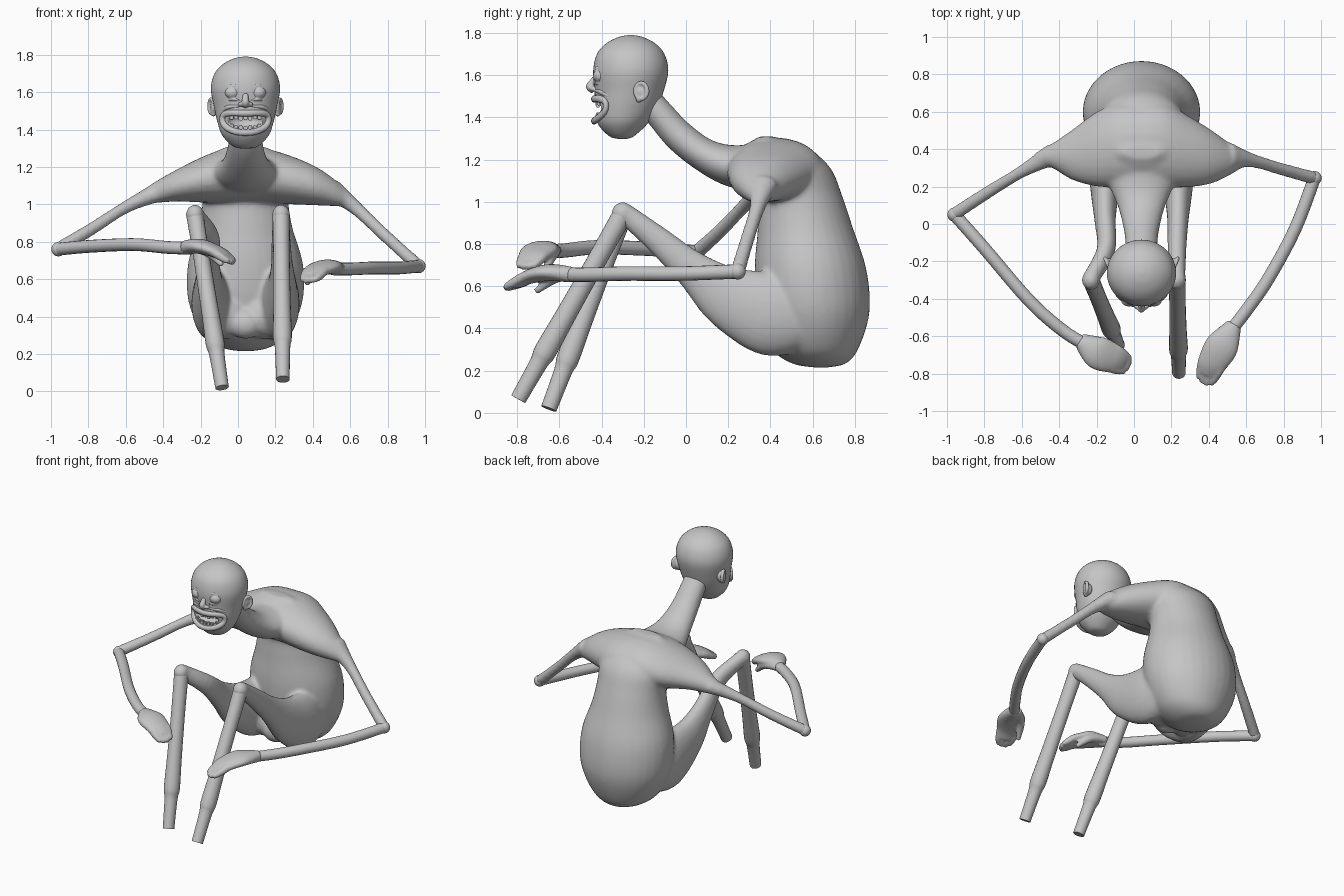
import bpy, bmesh, math
from mathutils import Vector, Matrix

cube = bpy.data.objects.get("Cube")
if cube:
    bpy.data.objects.remove(cube)

skin = bpy.data.materials.new("grey_skin")
skin.use_nodes = True
skin.diffuse_color = (0.56, 0.56, 0.56, 1)
skin.node_tree.nodes["Principled BSDF"].inputs["Base Color"].default_value = (0.56, 0.56, 0.56, 1)
X, Y, Z = Vector((1, 0, 0)), Vector((0, 1, 0)), Vector((0, 0, 1))
MID = 0.04   # the body's middle plane


def spline(pts, steps=5):
    """Smooth curve through the points, radii included."""
    out = []
    for i in range(len(pts) - 1):
        a, b, c, d = (Vector(pts[max(0, min(len(pts) - 1, i + k))]) for k in (-1, 0, 1, 2))
        for s in range(steps):
            t = s / steps
            out.append(0.5 * (2 * b + (c - a) * t + (2 * a - 5 * b + 4 * c - d) * t * t
                              + (3 * b - a - 3 * c + d) * t ** 3))
    return out + [Vector(pts[-1])]


def loft(bm, pts, ref=Z, axis=None, sides=24, closed=False):
    """Elliptical rings along (x, y, z, radius_side, radius_up) points."""
    path = pts if closed else spline(pts)
    n, rings = len(path), []
    for i, p in enumerate(path):
        ahead, behind = (path[(i + 1) % n], path[i - 1]) if closed else (path[min(i + 1, n - 1)], path[max(i - 1, 0)])
        t = (axis or Vector(ahead[:3]) - Vector(behind[:3])).normalized()
        u = t.cross(ref).normalized()
        v = u.cross(t)
        rings.append([bm.verts.new(Vector(p[:3]) + u * max(p[3], .002) * math.cos(a)
                                   + v * max(p[4], .002) * math.sin(a))
                      for a in (k * math.tau / sides for k in range(sides))])
    for i in range(n if closed else n - 1):
        r, q = rings[i], rings[(i + 1) % n]
        for k in range(sides):
            m = (k + 1) % sides
            bm.faces.new((r[k], r[m], q[m], q[k]))
    if not closed:
        bm.faces.new(rings[0][::-1])
        bm.faces.new(rings[-1])


def ball(bm, loc, size):
    bmesh.ops.create_uvsphere(bm, u_segments=24, v_segments=16, radius=1,
                              matrix=Matrix.Translation(loc) @ Matrix.Diagonal((*size, 1)))


def finish(name, bm, voxel=0, smooth=0):
    bmesh.ops.recalc_face_normals(bm, faces=bm.faces)
    me = bpy.data.meshes.new(name)
    bm.to_mesh(me)
    bm.free()
    me.materials.append(skin)
    ob = bpy.data.objects.new(name, me)
    bpy.context.collection.objects.link(ob)
    bpy.ops.object.select_all(action="DESELECT")
    ob.select_set(True)
    bpy.context.view_layer.objects.active = ob
    bpy.ops.object.shade_smooth_by_angle(angle=math.radians(40))
    if voxel:
        m = ob.modifiers.new("fuse", "REMESH")
        m.mode, m.voxel_size, m.use_smooth_shade = "VOXEL", voxel, True
        s = ob.modifiers.new("soften", "SMOOTH")
        s.factor, s.iterations = 0.5, smooth
    return ob


# Body: torso, shoulders, neck, thighs and upper arms fused together
bm = bmesh.new()
torso = [(.64, .215, .03, .03), (.63, .235, .13, .13), (.61, .31, .21, .23), (.605, .48, .265, .305),
         (.59, .68, .265, .308), (.565, .88, .225, .25), (.54, 1.03, .2, .23),
         (.47, 1.16, .215, .25), (.42, 1.25, .16, .21), (.38, 1.31, .03, .1)]
loft(bm, [(MID, y, z, w, d) for y, z, d, w in torso], ref=Y, axis=Z, sides=32)
bar = [(-.53, .35, 1.035, .03, .03), (-.44, .365, 1.065, .065, .058), (-.33, .37, 1.1, .135, .085),
       (-.2, .4, 1.13, .2, .12), (-.08, .42, 1.15, .225, .145), (MID, .42, 1.155, .225, .15),
       (.16, .42, 1.15, .225, .145), (.28, .39, 1.13, .195, .13), (.41, .36, 1.1, .145, .105),
       (.52, .345, 1.06, .08, .07), (.59, .34, 1.02, .03, .03)]
loft(bm, bar, axis=X)
neck = [(-.2, 1.5, .07, .08), (-.12, 1.41, .07, .085), (-.03, 1.31, .075, .095), (.09, 1.22, .08, .125),
        (.22, 1.17, .1, .18), (.38, 1.16, .12, .24)]
loft(bm, [(MID, y, z, a, b) for y, z, a, b in neck], ref=X)
for s in (-1, 1):
    loft(bm, [(s * .23, -.29, .945, .05, .045), (MID + s * .19, -.14, .825, .065, .05),
              (MID + s * .195, .03, .68, .09, .058), (MID + s * .195, .2, .55, .15, .08),
              (MID + s * .18, .4, .47, .2, .11), (MID + s * .15, .55, .45, .16, .12)], ref=X)
    ball(bm, (s * .23, -.3, .945), (.05, .055, .055))
    ball(bm, (MID + s * .1, .42, .4), (.12, .12, .12))
ball(bm, (MID, .36, .36), (.09, .07, .08))
loft(bm, [(-.44, .37, 1.06, .06, .05), (-.6, .28, .985, .034, .034), (-.78, .17, .87, .034, .034),
          (-.965, .05, .76, .036, .036)])
loft(bm, [(.5, .36, 1.08, .08, .06), (.63, .34, .98, .038, .038), (.8, .29, .82, .034, .034),
          (.965, .245, .67, .036, .036)])
finish("body", bm, .012, 10)

# Forearms with round elbows
forearms = {"right": [(-.96, .05, .76), (-.8, -.13, .775), (-.56, -.41, .785), (-.38, -.57, .77), (-.25, -.65, .765)],
            "left": [(.965, .245, .67), (.86, -.03, .66), (.72, -.29, .66), (.61, -.45, .655), (.51, -.58, .655)]}
for side, pts in forearms.items():
    bm = bmesh.new()
    loft(bm, [(*p, .034, .034) for p in pts], sides=16)
    ball(bm, pts[0], (.038, .038, .038))
    finish(side + "_forearm", bm)

# Drooping hands: flat palm, four fingers pressed together, thumb
hands = {"right": [(-.29, -.63, .77), (-.2, -.685, .775), (-.11, -.72, .745), (-.02, -.765, .685)],
         "left": [(.54, -.54, .655), (.475, -.645, .665), (.42, -.74, .645), (.37, -.86, .585)]}
for side, pts in hands.items():
    a, b, c, tip = map(Vector, pts)
    inner = (tip - a).cross(Z).normalized()
    if side == "right":
        inner = -inner
    bm = bmesh.new()
    loft(bm, [(*a, .037, .037), (*b, .088, .04), (*c, .08, .033), (*c.lerp(tip, .5), .062, .026)])
    for k in (-1.5, -.5, .5, 1.5):
        o = inner * k
        end = tip - (tip - c) * abs(k) * .1
        loft(bm, [(*(b + o * .035), .022, .022), (*(c + o * .036), .024, .024),
                  (*(c.lerp(end, .6) + o * .03), .022, .022), (*(end + o * .023), .015, .015)], sides=10)
    loft(bm, [(*(a + inner * .02), .025, .025), (*(b + inner * .06 - Z * .025), .026, .026),
              (*(c + inner * .06 - Z * .07), .015, .015)], sides=10)
    finish(side + "_hand", bm, .008, 4)

# Shins, flared above the ankle and ending in plain cut stumps
for side, x, foot in (("left", .23, Vector((.24, -.795, .065))), ("right", -.23, Vector((-.085, -.65, .02)))):
    knee = Vector((x, -.3, .94))
    bm = bmesh.new()
    rads = ((0, .048), (.25, .046), (.55, .049), (.74, .053), (.81, .043), (1, .038))
    loft(bm, [(*knee.lerp(foot, t), r, r * .95) for t, r in rads], ref=X, sides=20)
    finish(side + "_shin", bm)

# Head with an open mouth
bm = bmesh.new()
skull = [(-.3, 1.298, .02, .02), (-.305, 1.312, .07, .06), (-.3, 1.37, .125, .118), (-.285, 1.44, .15, .148),
         (-.27, 1.52, .168, .163), (-.262, 1.62, .185, .178), (-.262, 1.7, .165, .16),
         (-.262, 1.75, .12, .117), (-.262, 1.78, .062, .06), (-.262, 1.79, .012, .012)]
loft(bm, [(MID, y, z, w, d) for y, z, w, d in skull], ref=Y, axis=Z, sides=48)
head = finish("head", bm)
bm = bmesh.new()
ball(bm, (MID, -.43, 1.447), (.1, .075, .045))
cutter = finish("mouth_cutter", bm)
cutter.hide_render = True
cutter.hide_set(True)
cut = head.modifiers.new("mouth", "BOOLEAN")
cut.operation, cut.object, cut.solver = "DIFFERENCE", cutter, "EXACT"


def face_y(dx, out=0):
    return -.283 - out - .15 * math.sqrt(max(.1, 1 - (dx / .155) ** 2))


# Wide squarish lips
bm = bmesh.new()
loop = []
for k in range(40):
    a = k * math.tau / 40
    dx = .122 * math.copysign(abs(math.cos(a)) ** .75, math.cos(a))
    dz = .052 * math.copysign(abs(math.sin(a)) ** .75, math.sin(a))
    loop.append((MID + dx, face_y(dx, .003), 1.435 + dz + 1.3 * dx * dx, .017, .014))
loft(bm, loop, ref=Y, sides=12, closed=True)
finish("lips", bm)

# Uneven teeth
bm = bmesh.new()
for z, drop in ((1.468, .011), (1.403, .008)):
    for k in range(-3, 4):
        dx = k * .025
        h = .032 + drop * (k % 2)
        bmesh.ops.create_cube(bm, size=1, matrix=Matrix.Translation((MID + dx, face_y(dx, -.014), z + 1.3 * dx * dx))
                              @ Matrix.Diagonal((.022, .02, h, 1)))
bmesh.ops.bevel(bm, geom=bm.edges[:], offset=.004, segments=2, affect="EDGES")
finish("teeth", bm)

# Swollen eyes under heavy brows, with bags below; ears
for s, side in ((-1, "right"), (1, "left")):
    cx = MID + s * .068
    bm = bmesh.new()
    ball(bm, (cx, -.405, 1.597), (.042, .036, .034))
    for z, w in ((1.632, .045), (1.56, .04)):
        loft(bm, [(cx - s * w, -.432, z - .004, .004, .004), (cx, -.419, z + .002, .011, .011),
                  (cx + s * w, -.39, z - .008, .004, .004)], ref=Y, sides=10)
    finish(side + "_eye", bm, .005, 3)
    # Ear: bowl, rim and lobe
    bm = bmesh.new()
    rim = [(MID + s * (.182 + .012 * math.cos(a)), -.212 + .028 * math.cos(a), 1.525 + .038 * math.sin(a), .011, .011)
           for a in (k * math.tau / 20 for k in range(20))]
    loft(bm, rim, ref=X, sides=10, closed=True)
    ball(bm, (MID + s * .165, -.212, 1.52), (.025, .03, .04))
    ball(bm, (MID + s * .172, -.222, 1.485), (.014, .016, .016))
    finish(side + "_ear", bm, .006, 2)

# Nose with nostril wings, and cheek folds
bm = bmesh.new()
loft(bm, [(MID, -.43, 1.59, .013, .015), (MID, -.445, 1.565, .016, .018), (MID, -.455, 1.545, .02, .02),
          (MID, -.435, 1.525, .016, .016)], ref=X, sides=12)
for s in (-1, 1):
    ball(bm, (MID + s * .024, -.437, 1.535), (.016, .02, .013))
    loft(bm, [(MID + s * .035, -.425, 1.525, .008, .008), (MID + s * .09, -.4, 1.52, .014, .014),
              (MID + s * .13, -.35, 1.49, .012, .012), (MID + s * .138, -.335, 1.44, .004, .004)], ref=Y, sides=10)
finish("nose", bm, .006, 2)
